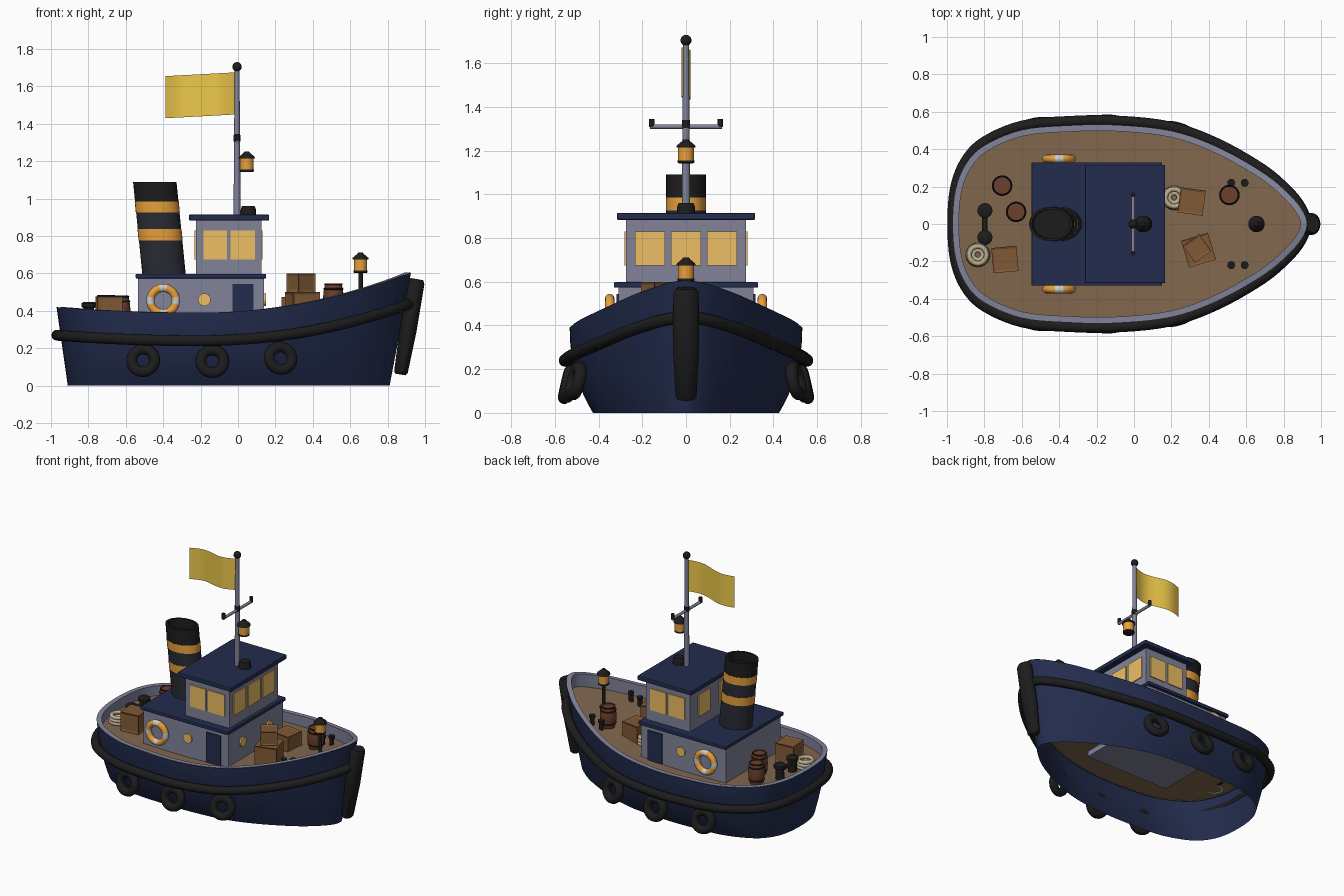
import bpy, bmesh, math
from mathutils import Vector
from math import sin, cos, pi

if "Cube" in bpy.data.objects:
    bpy.data.objects.remove(bpy.data.objects["Cube"])

MATS = {}
for n, c in dict(navy=(.016, .025, .075), grey=(.22, .23, .32), orange=(.8, .35, .045), glass=(.85, .52, .13),
                 deck=(.22, .135, .075), crate=(.22, .1, .035), barrel=(.15, .05, .025), flag=(.85, .58, .07),
                 black=(.012, .012, .012), char=(.022, .024, .035), rope=(.5, .42, .28), white=(.8, .8, .8)).items():
    MATS[n] = bpy.data.materials.new(n)
    MATS[n].diffuse_color = (*c, 1)


def finish(o, name, mat, smooth=True):
    o.name = name
    o.data.materials.append(MATS[mat])
    if smooth:
        bpy.ops.object.select_all(action='DESELECT')
        o.select_set(True)
        bpy.context.view_layer.objects.active = o
        bpy.ops.object.shade_smooth_by_angle(angle=math.radians(40))
    return o


def mesh(name, verts, faces, mat):
    me = bpy.data.meshes.new(name)
    me.from_pydata([tuple(v) for v in verts], [], faces)
    bm = bmesh.new()
    bm.from_mesh(me)
    bmesh.ops.recalc_face_normals(bm, faces=bm.faces)
    bm.to_mesh(me)
    bm.free()
    o = bpy.data.objects.new(name, me)
    bpy.context.collection.objects.link(o)
    return finish(o, name, mat)


def loft(name, rings, mat, caps=False):
    n = len(rings[0])
    faces = [(r*n+i, r*n+(i+1) % n, (r+1)*n+(i+1) % n, (r+1)*n+i) for r in range(len(rings)-1) for i in range(n)]
    if caps:
        faces += [tuple(range(n)), tuple(range((len(rings)-1)*n, len(rings)*n))]
    return mesh(name, [v for r in rings for v in r], faces, mat)


def ellipse(x, y, z, rx, ry, n=32):
    return [(x+rx*cos(2*pi*i/n), y+ry*sin(2*pi*i/n), z) for i in range(n)]


def lathe(name, x, y, profile, mat, n=24):
    return loft(name, [ellipse(x, y, z, r, r, n) for r, z in profile], mat, True)


def box(name, xr, yr, zr, mat, bevel=0):
    c = [(a+b)/2 for a, b in (xr, yr, zr)]
    bpy.ops.mesh.primitive_cube_add(size=1, location=c)
    o = bpy.context.object
    o.scale = [b-a for a, b in (xr, yr, zr)]
    bpy.ops.object.transform_apply(location=False, rotation=False, scale=True)
    if bevel:
        m = o.modifiers.new("bevel", 'BEVEL')
        m.width, m.segments = bevel, 2
    return finish(o, name, mat, False)


def torus(name, loc, R, r, mat, rot=(0, 0, 0), n=36):
    bpy.ops.mesh.primitive_torus_add(location=loc, rotation=rot, major_radius=R, minor_radius=r,
                                     major_segments=n, minor_segments=12)
    return finish(bpy.context.object, name, mat)


def rod(name, a, b, r, mat):
    a, b = Vector(a), Vector(b)
    bpy.ops.mesh.primitive_cylinder_add(vertices=16, radius=r, depth=(b-a).length, location=(a+b)/2,
                                        rotation=(b-a).to_track_quat('Z', 'Y').to_euler())
    return finish(bpy.context.object, name, mat)


# hull lines: half plan through control points, mirrored into a closed loop
PLAN = [(-.97, 0), (-.955, .18), (-.9, .32), (-.8, .42), (-.6, .503), (-.35, .527), (-.1, .53),
        (.2, .498), (.45, .41), (.7, .268), (.84, .148), (.905, .065), (.925, 0)]
ctrl = [Vector(p) for p in [(-.955, -.18)] + PLAN + [(.905, -.065)]]
half = []
for a, b, c, d in zip(ctrl, ctrl[1:], ctrl[2:], ctrl[3:]):
    for k in range(5):
        t = k/5
        half.append(.5*(2*b+(c-a)*t+(2*a-5*b+4*c-d)*t*t+(3*b-a-3*c+d)*t**3))
half.append(Vector(PLAN[-1]))
loop = half + [Vector((p.x, -p.y)) for p in half[-2:0:-1]]
N = len(loop)


def sheer(x):
    return .39 + (.03*((x+.2)/.77)**2 if x < -.2 else .215*((x+.2)/1.125)**2)


def deck_z(x):
    return sheer(x)-.068-.02*max(0, x)


def width(x):
    for p, q in zip(half, half[1:]):
        if p.x <= x <= q.x:
            return p.y+(q.y-p.y)*(x-p.x)/(q.x-p.x)


def offset(i, d, side=0):
    t = (loop[(i+1) % N]-loop[i-1]).normalized()
    return loop[i]+Vector((-t.y, t.x))*(d+side*abs(t.x))


def hull_pt(p, top, z):
    s = 1-z/top
    return Vector((p.x+s*((p.x+.97)*.908-.91-p.x), p.y*(1-.2*s**2.2), z))


loft("hull", [[hull_pt(p, sheer(p.x), sheer(p.x)*(1-k/10)) for p in loop] for k in range(11)], 'navy')

# bulwark cap and inner face, deck
inner = [offset(i, -.034) for i in range(N)]
loft("bulwark", [[(p.x, p.y, sheer(p.x)+.001) for p in loop],
                 [(q.x, q.y, sheer(p.x)+.001) for p, q in zip(loop, inner)],
                 [(q.x, q.y, deck_z(p.x)-.005) for p, q in zip(loop, inner)]], 'grey')
dk = [offset(i, -.02) for i in range(len(half))]
dv = [(p.x, s*p.y, deck_z(p.x)) for p in dk for s in (1, -1)]
mesh("deck", dv, [(2*i, 2*i+1, 2*i+3, 2*i+2) for i in range(len(half)-1)], 'deck')

# rubbing rail
rail = []
for i, p in enumerate(loop):
    z = sheer(p.x)-.15-.02*max(0, p.x)
    q = offset(i, .02, .014)
    rail.append(hull_pt(p, sheer(p.x), z)+Vector((q.x-p.x, q.y-p.y, 0)))
rings = []
for i, p in enumerate(rail):
    t = (rail[(i+1) % N]-rail[i-1]).normalized()
    side = t.cross(Vector((0, 0, 1))).normalized()
    up = side.cross(t)
    rings.append([p+.029*(side*cos(2*pi*k/12)+up*sin(2*pi*k/12)) for k in range(12)])
loft("rub_rail", rings+rings[:1], 'black')

# stem fender
loft("stem_fender", [[(x+a, y, z-.17*a) for a, y, _ in ellipse(0, 0, 0, w*.75, w, 24)]
     for x, z, w in [(.868, .06, .036), (.871, .072, .048), (.91, .3, .06), (.953, .55, .058), (.956, .57, .045)]],
     'black', True)

# tyre fenders, life rings, doors, portholes on both sides
for s in (-1, 1):
    for x, z in ((-.507, .135), (-.137, .13), (.228, .147)):
        slope = math.atan2(width(x+.03)-width(x-.03), .06)
        o = torus("tyre_fender", (x, s*(width(x)+.012), z), .062, .029, 'black')
        o.rotation_euler = (pi/2+s*math.radians(13), 0, s*slope)
    ring = torus("life_ring", (-.4, s*.349, .455), .068, .022, 'orange', (pi/2, 0, 0), 48)
    ring.data.materials.append(MATS['white'])
    for f in ring.data.polygons:
        f.material_index = int(abs(sin(2*math.atan2(f.center.y, f.center.x))) < .42)
    box("door", (-.03, .083), (s*.31-.008, s*.31+.008), (.33, .545), 'navy')
    rod("side_porthole", (-.18, s*.3, .46), (-.18, s*.32, .46), .034, 'glass')
    rod("front_porthole", (.13, s*.15, .46), (.15, s*.15, .46), .034, 'glass')
    for a, b in ((-.185, -.06), (-.04, .09)):
        box("side_window", (a, b), (s*.275-.007, s*.275+.007), (.675, .83), 'glass')
    box("rear_window", (-.232, -.218), (s*.12-.065, s*.12+.065), (.675, .83), 'glass')
for y in (-.165, 0, .165):
    box("front_window", (.118, .132), (y-.069, y+.069), (.675, .83), 'glass')

# deckhouse and wheelhouse
box("deckhouse", (-.535, .14), (-.31, .31), (.3, .58), 'grey')
box("deckhouse_roof", (-.547, .15), (-.33, .33), (.573, .598), 'navy', .005)
box("wheelhouse", (-.225, .125), (-.275, .275), (.595, .89), 'grey')
box("wheelhouse_roof", (-.262, .167), (-.316, .316), (.883, .915), 'navy', .006)
lathe("roof_vent", .055, 0, [(.042, .912), (.04, .945), (.034, .96)], 'black')


# raked funnel in colour bands
def fring(z, k=1):
    return ellipse(-.395-.05*(z-.59)/.5, 0, z, .116*k, .091*k)


for name, a, b, m, k in (("funnel_base", .595, .776, 'char', 1), ("funnel_band", .776, .837, 'orange', 1.015),
                         ("funnel_mid", .837, .927, 'char', 1), ("funnel_band", .927, .985, 'orange', 1.015)):
    loft(name, [fring(a, k), fring(b, k)], m)
loft("funnel_top", [fring(.985), fring(1.09), fring(1.09, .86), fring(1.02, .86)], 'black')
mesh("funnel_plug", fring(1.025, .87), [tuple(range(32))], 'black')

# mast, yard, flag
MX = -.005
lathe("mast", MX, 0, [(.019, .91), (.013, 1.7)], 'grey', 16)
bpy.ops.mesh.primitive_uv_sphere_add(segments=20, ring_count=12, radius=.025, location=(MX, 0, 1.705))
finish(bpy.context.object, "mast_ball", 'black')
rod("yard", (MX, -.165, 1.31), (MX, .165, 1.31), .01, 'grey')
lathe("mast_collar", MX, 0, [(.019, 1.305), (.019, 1.34)], 'black', 16)
for y in (-.157, .157):
    lathe("yard_light", MX, y, [(.012, 1.308), (.012, 1.345)], 'black', 12)
fv = [(MX-.012-.37*i/20, -.021*sin(2*pi*i/20), z-.02*i/20) for i in range(21) for z in (1.45, 1.675)]
mesh("flag", fv, [(2*i, 2*i+1, 2*i+3, 2*i+2) for i in range(20)], 'flag')


# lanterns
def lantern(x, z):
    lathe("lantern_base", x, 0, [(.03, z), (.038, z+.004), (.038, z+.014)], 'black')
    lathe("lantern_glass", x, 0, [(.036, z+.014), (.036, z+.075)], 'orange')
    lathe("lantern_cap", x, 0, [(.044, z+.072), (.042, z+.082), (.02, z+.1), (.012, z+.11)], 'black')


lantern(.047, 1.142)
rod("lantern_bracket", (MX, 0, 1.15), (.047, 0, 1.15), .008, 'black')
lantern(.655, .602)
lathe("lantern_post", .655, 0, [(.028, deck_z(.655)-.01), (.028, deck_z(.655)+.012), (.012, deck_z(.655)+.016),
                                (.012, .604)], 'black', 16)


# deck cargo
def crate(x, y, z, w, h, deg):
    o = box("crate", (x-w/2, x+w/2), (y-w/2, y+w/2), (z, z+h), 'crate')
    bm = bmesh.new()
    bm.from_mesh(o.data)
    bmesh.ops.inset_individual(bm, faces=bm.faces[:], thickness=.016, depth=-.005)
    bm.to_mesh(o.data)
    bm.free()
    o.rotation_euler.z = math.radians(deg)


crate(-.69, -.19, .343, .135, .135, 5)
crate(.308, .12, .345, .135, .13, -8)
crate(.345, -.14, .35, .15, .15, 17)
crate(.337, -.13, .5, .11, .1, 35)
for x, y in ((-.705, .205), (-.63, .065), (.51, .155)):
    z = deck_z(x)
    lathe("barrel", x, y, [(.044, z), (.052, z+.04), (.055, z+.075), (.052, z+.11), (.044, z+.15),
                           (.039, z+.15), (.039, z+.143)], 'barrel')
    for h, r in ((.03, .049), (.12, .049), (.145, .044)):
        torus("barrel_hoop", (x, y, z+h), r, .005, 'black', n=24)
for x, y in ((-.835, -.165), (.215, .14)):
    z = deck_z(x)
    for k, R in enumerate((.052, .05, .046)):
        torus("rope_coil", (x, y, z+.012+.02*k), R, .013, 'rope')
    torus("rope_coil_inner", (x, y, z+.03), .026, .013, 'rope')

# bollards
for s in (-1, 1):
    z = deck_z(-.8)
    lathe("stern_bollard", -.797, s*.072, [(.03, z), (.028, z+.075), (.04, z+.08), (.04, z+.1), (.032, z+.106)], 'black')
    for x in (.52, .592):
        z = deck_z(x)
        lathe("bow_bollard", x, s*.22, [(.016, z-.005), (.016, z+.045), (.021, z+.05), (.021, z+.065)], 'black', 16)
rod("bollard_bar", (-.797, -.072, .4), (-.797, .072, .4), .015, 'black')

for m in bpy.data.materials:
    if m.users and not m.is_grease_pencil:
        m.use_nodes = True
        m.node_tree.nodes["Principled BSDF"].inputs["Base Color"].default_value = m.diffuse_color
